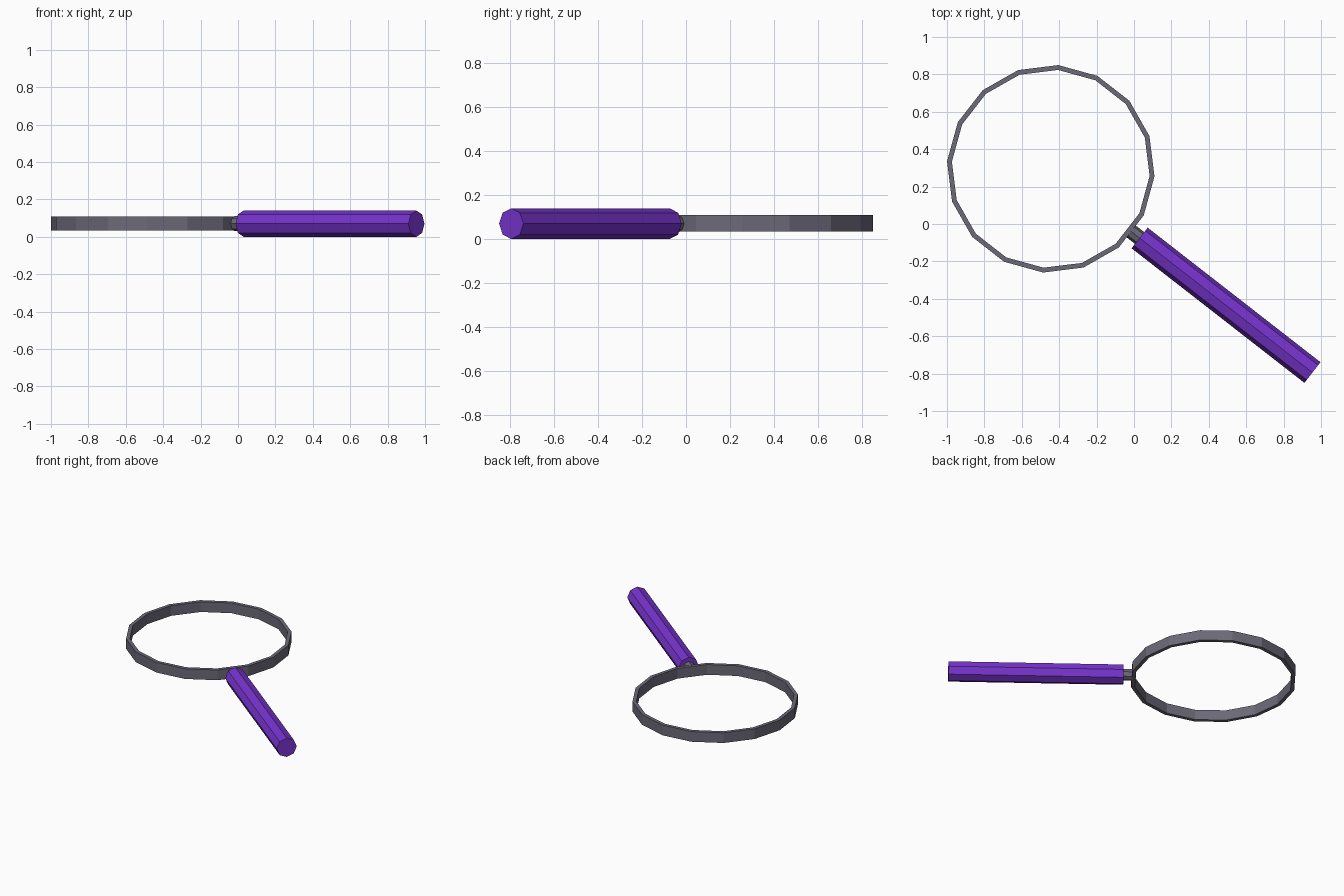
import bpy, bmesh, math
from mathutils import Matrix, Vector

if "Cube" in bpy.data.objects:
    bpy.data.objects.remove(bpy.data.objects["Cube"])

CENTRE = Vector((-0.445, 0.295, 0.07))   # middle of the hoop
ANGLE = math.radians(-37.9)              # direction of the handle
AXIS = Vector((math.cos(ANGLE), math.sin(ANGLE), 0))


def material(name, colour):
    mat = bpy.data.materials.new(name)
    mat.diffuse_color = (*colour, 1)
    mat.use_nodes = True
    mat.node_tree.nodes["Principled BSDF"].inputs["Base Color"].default_value = mat.diffuse_color
    return mat


def add_object(name, bm, mat):
    bmesh.ops.recalc_face_normals(bm, faces=bm.faces)
    mesh = bpy.data.meshes.new(name)
    bm.to_mesh(mesh)
    bm.free()
    mesh.materials.append(mat)
    obj = bpy.data.objects.new(name, mesh)
    bpy.context.collection.objects.link(obj)
    return obj


def rod(name, start, end, radius, mat):
    """Eight-sided rod along the handle axis, measured from the hoop centre."""
    bm = bmesh.new()
    turn = Matrix.Rotation(ANGLE, 4, 'Z') @ Matrix.Rotation(math.pi / 2, 4, 'Y')
    place = Matrix.Translation(CENTRE + AXIS * (start + end) / 2) @ turn
    bmesh.ops.create_cone(bm, cap_ends=True, segments=8, radius1=radius,
                          radius2=radius, depth=end - start, matrix=place)
    return add_object(name, bm, mat)


def hoop(name, outer, inner, low, high, sides, mat):
    """Rectangular profile swept round a polygon, one flat side facing the handle."""
    bm = bmesh.new()
    profile = [(outer, low), (outer, high), (inner, high), (inner, low)]
    loops = []
    for i in range(sides):
        a = ANGLE + (i + 0.5) * math.tau / sides
        loops.append([bm.verts.new((CENTRE.x + r * math.cos(a),
                                    CENTRE.y + r * math.sin(a), z))
                      for r, z in profile])
    for i in range(sides):
        a, b = loops[i], loops[(i + 1) % sides]
        for j in range(4):
            k = (j + 1) % 4
            bm.faces.new((a[j], b[j], b[k], a[k]))
    return add_object(name, bm, mat)


grey = material("metal grey", (0.147, 0.143, 0.185))
purple = material("handle purple", (0.185, 0.034, 0.62))

# Open lens rim, short collar and grip
hoop("lens_rim", 0.556, 0.53, 0.034, 0.109, 16, grey)
rod("neck", 0.54, 0.62, 0.04, grey)
rod("handle", 0.602, 1.773, 0.07, purple)
